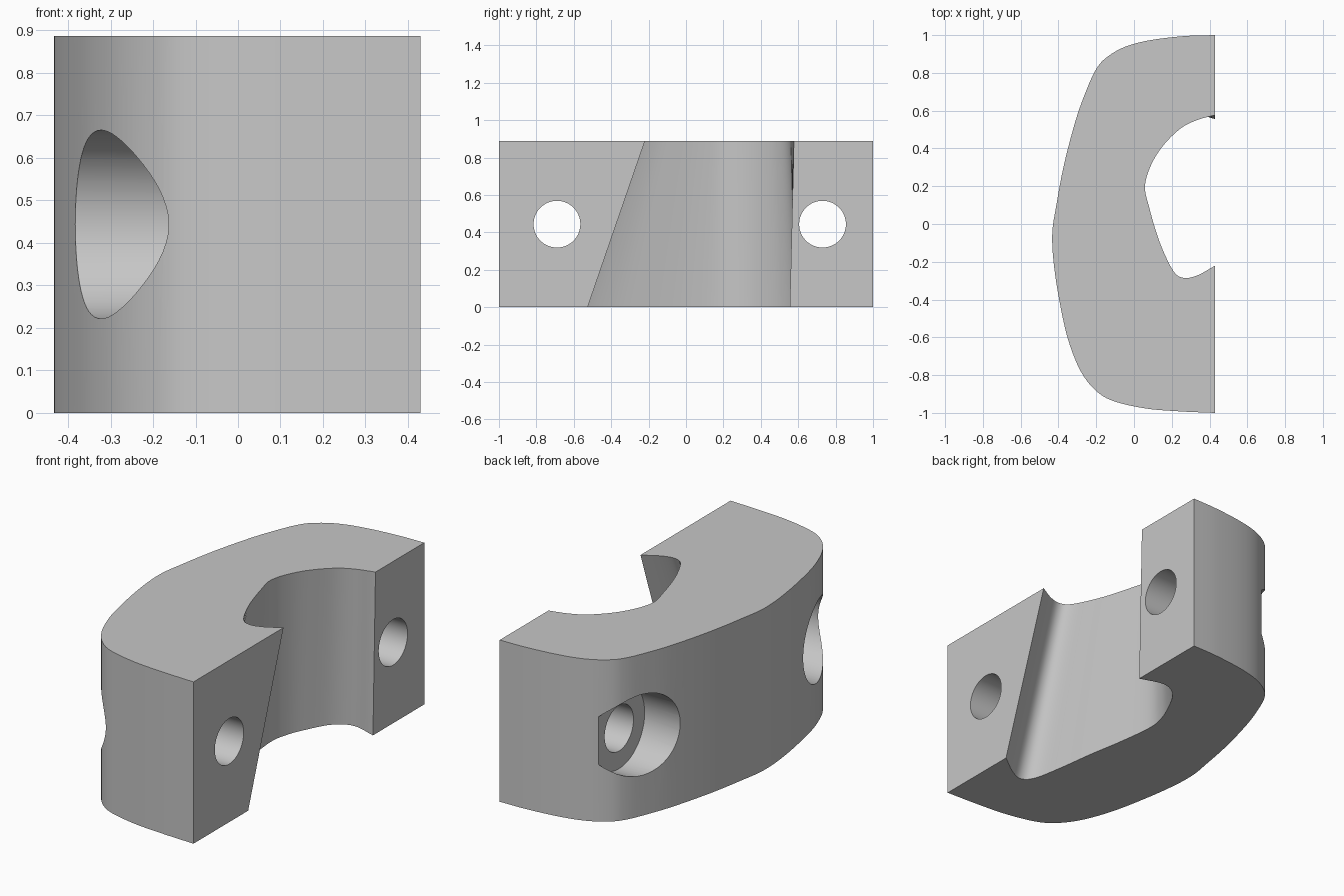
import bpy, bmesh, math
from mathutils import Matrix, Vector

cube = bpy.data.objects.get("Cube")
if cube:
    bpy.data.objects.remove(cube, do_unlink=True)

HEIGHT = 0.887
SEAT_X = -0.105          # depth of the counterbore floors
HOLE_Y = (-0.69, 0.73)

# Half outline of the body, from the back corner round to the front corner
OUTER = [(.43, 1), (.27, .995), (.085, .973), (-.05, .937), (-.15, .878),
         (-.206, .81), (-.26, .688), (-.31, .545), (-.37, .317), (-.41, .106),
         (-.433, -.06), (-.418, -.265), (-.37, -.53), (-.323, -.688),
         (-.27, -.8), (-.2, -.884), (-.11, -.937), (.058, -.976),
         (.243, -.992), (.43, -1)]

# Matching inner profiles at the top and the bottom of the slanted recess
INNER_TOP = [(.43, -.22), (.34, -.27), (.27, -.286), (.217, -.26),
             (.164, -.164), (.12, -.05), (.08, .09), (.058, .195), (.085, .30),
             (.148, .407), (.243, .503), (.333, .55), (.43, .577)]
INNER_BOTTOM = [(.43, -.526), (.31, -.614), (.23, -.642), (.178, -.585),
                (.145, -.42), (.116, -.21), (.08, 0), (.058, .2), (.075, .31),
                (.115, .41), (.19, .54), (.29, .592), (.43, .555)]


def smooth_path(points, steps=6):
    """Catmull-Rom curve through the points."""
    p = [Vector(q) for q in points]
    p = [2 * p[0] - p[1]] + p + [2 * p[-1] - p[-2]]
    out = []
    for i in range(1, len(p) - 2):
        a, b, c, d = p[i - 1:i + 3]
        for k in range(steps):
            t = k / steps
            out.append(0.5 * (2 * b + (c - a) * t + (2 * a - 5 * b + 4 * c - d) * t ** 2
                              + (3 * b - a - 3 * c + d) * t ** 3))
    return out + [p[-2]]


def new_object(name, bm):
    mesh = bpy.data.meshes.new(name)
    bm.to_mesh(mesh)
    bm.free()
    obj = bpy.data.objects.new(name, mesh)
    bpy.context.collection.objects.link(obj)
    return obj


def cut_cylinder(body, y, radius, x0, x1):
    """Remove a cylinder that runs along x."""
    bm = bmesh.new()
    bmesh.ops.create_cone(
        bm, cap_ends=True, segments=64, radius1=radius, radius2=radius, depth=x1 - x0,
        matrix=Matrix.Translation(((x0 + x1) / 2, y, HEIGHT / 2))
        @ Matrix.Rotation(math.pi / 2, 4, 'Y'))
    cutter = new_object("hole_cutter", bm)
    cutter.hide_render = True
    mod = body.modifiers.new("hole", 'BOOLEAN')
    mod.operation = 'DIFFERENCE'
    mod.solver = 'EXACT'
    mod.object = cutter
    bpy.context.view_layer.objects.active = body
    bpy.ops.object.modifier_apply(modifier=mod.name)
    bpy.data.objects.remove(cutter, do_unlink=True)


# Body: two plan outlines joined by straight walls
outer = smooth_path(OUTER)
bm = bmesh.new()
low = [bm.verts.new((p.x, p.y, 0)) for p in outer + smooth_path(INNER_BOTTOM)]
high = [bm.verts.new((p.x, p.y, HEIGHT)) for p in outer + smooth_path(INNER_TOP)]
n = len(low)
for i in range(n):
    j = (i + 1) % n
    bm.faces.new((low[i], low[j], high[j], high[i]))
bm.faces.new(high)
bm.faces.new(low[::-1])
body = new_object("clamp_half", bm)

# Bolt holes with counterbores on the curved side
for y in HOLE_Y:
    cut_cylinder(body, y, 0.125, -1, 1)
    cut_cylinder(body, y, 0.222, -1, SEAT_X)

# Plain grey finish
grey = bpy.data.materials.new("plain grey")
grey.use_nodes = True
colour = (0.57, 0.57, 0.57, 1)
grey.diffuse_color = colour
grey.node_tree.nodes["Principled BSDF"].inputs["Base Color"].default_value = colour
body.data.materials.clear()
body.data.materials.append(grey)

# Smooth curved walls, sharp edges
bpy.ops.object.select_all(action='DESELECT')
body.select_set(True)
bpy.context.view_layer.objects.active = body
bpy.ops.object.shade_smooth_by_angle(angle=math.radians(30))
